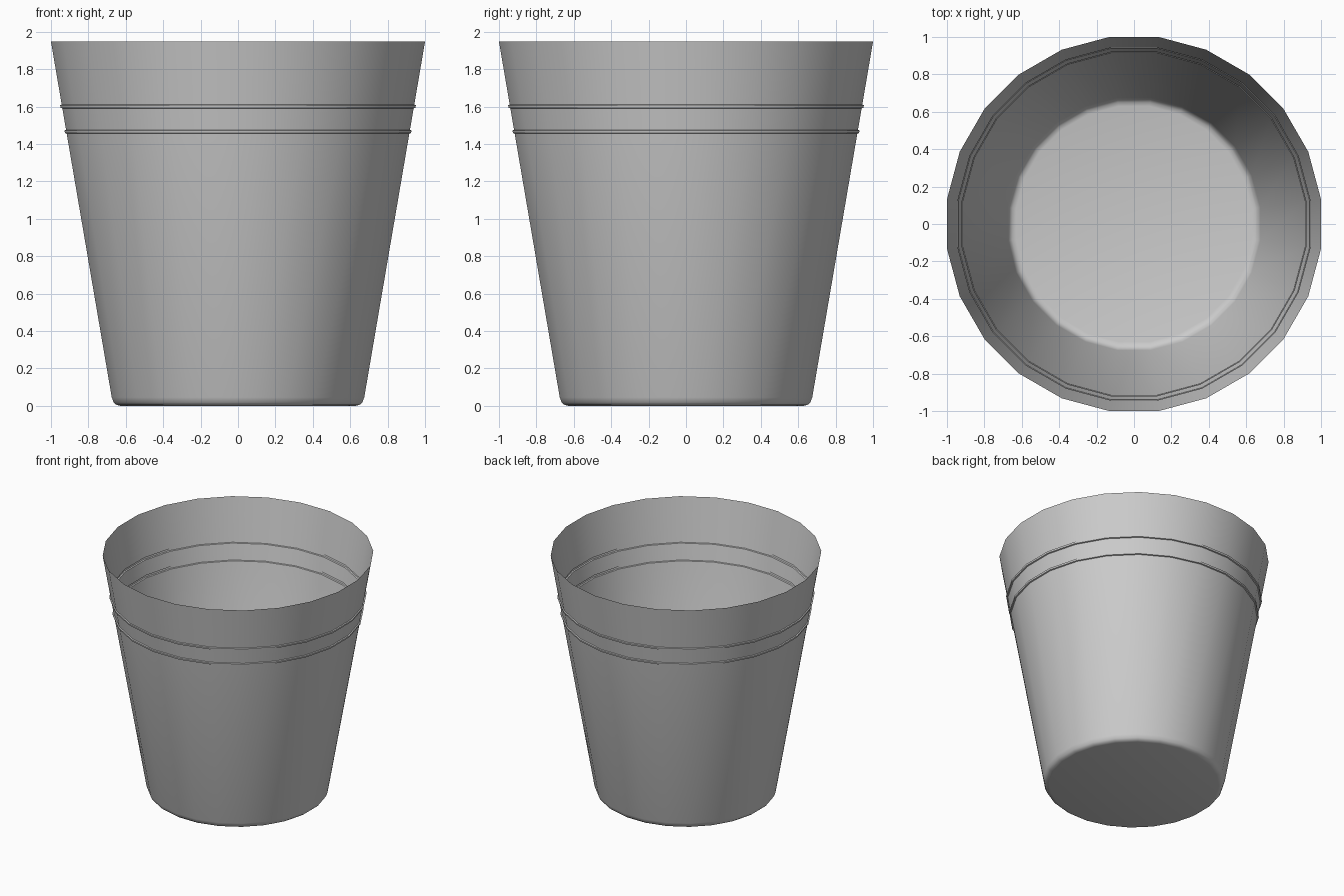
import bpy, bmesh, math

if "Cube" in bpy.data.objects:
    bpy.data.objects.remove(bpy.data.objects["Cube"], do_unlink=True)

SIDES = 24
STEP = math.tau / SIDES
HEIGHT = 1.947
FOOT_Z, FOOT_R = 0.045, 0.675

# Plain grey plastic
grey = bpy.data.materials.new("light grey")
colour = (0.6, 0.6, 0.6, 1)
grey.diffuse_color = colour
grey.use_nodes = True
grey.node_tree.nodes["Principled BSDF"].inputs["Base Color"].default_value = colour


def wall(z, out=0.0):
    """Point on the tapered wall, pushed outward by out."""
    t = (z - FOOT_Z) / (HEIGHT - FOOT_Z)
    return FOOT_R + (1 - FOOT_R) * t + out, z


# Profile: rounded foot, tapered wall with two raised bands, open rim
profile = [(0.63, 0.0), (0.65, 0.005), (0.665, 0.018), wall(FOOT_Z)]
for z in (1.465, 1.6):
    profile += [wall(z - 0.01), wall(z - 0.007, 0.009),
                wall(z + 0.007, 0.009), wall(z + 0.01)]
profile.append(wall(HEIGHT))

# Loft the profile around the axis, flats facing the four sides
bm = bmesh.new()
rings = []
for r, z in profile:
    r /= math.cos(STEP / 2)
    rings.append([bm.verts.new((r * math.cos((i + 0.5) * STEP),
                                r * math.sin((i + 0.5) * STEP), z))
                  for i in range(SIDES)])
for low, high in zip(rings, rings[1:]):
    for i in range(SIDES):
        j = (i + 1) % SIDES
        bm.faces.new((low[i], low[j], high[j], high[i]))

# Floor
bm.faces.new(rings[0][::-1])

mesh = bpy.data.meshes.new("bucket")
bm.to_mesh(mesh)
bm.free()
mesh.materials.append(grey)
bucket = bpy.data.objects.new("bucket", mesh)
bpy.context.collection.objects.link(bucket)

bpy.ops.object.select_all(action='DESELECT')
bucket.select_set(True)
bpy.context.view_layer.objects.active = bucket
bpy.ops.object.shade_smooth_by_angle(angle=math.radians(35))
